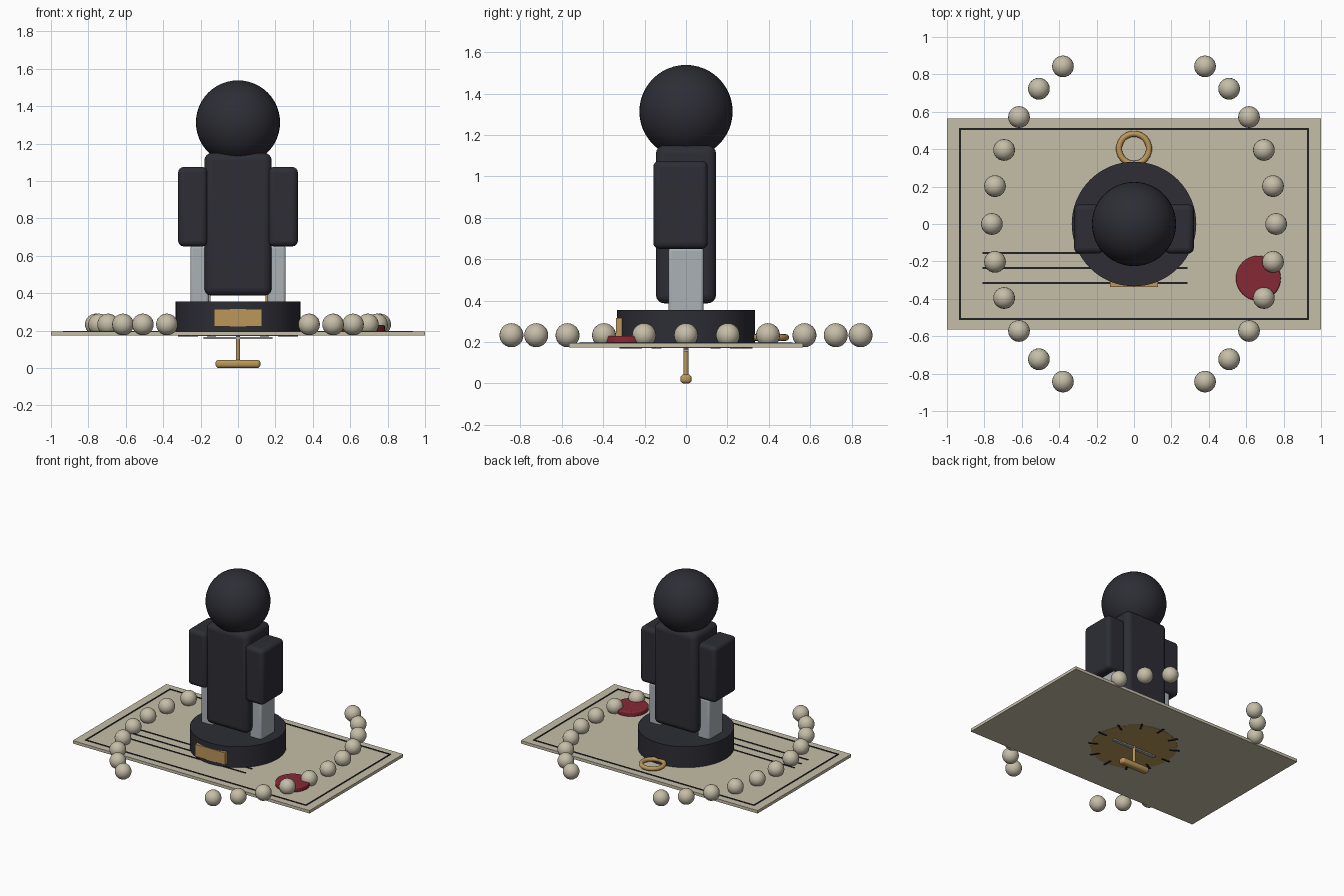
import bpy, math

if "Cube" in bpy.data.objects:
    bpy.data.objects.remove(bpy.data.objects["Cube"])


def material(name, color):
    m = bpy.data.materials.new(name)
    m.diffuse_color = (*color, 1)
    m.use_nodes = True
    m.node_tree.nodes["Principled BSDF"].inputs["Base Color"].default_value = m.diffuse_color
    return m


NAVY = material("dark navy", (0.026, 0.026, 0.036))
IVORY = material("ivory", (0.56, 0.51, 0.39))
GOLD = material("gold", (0.50, 0.31, 0.10))
RED = material("wax red", (0.24, 0.022, 0.034))
STEEL = material("light steel", (0.40, 0.44, 0.47))
INK = material("ink", (0.015, 0.015, 0.02))


def finish(name, mat, bevel=0, segments=4):
    ob = bpy.context.object
    ob.name = name
    ob.data.materials.append(mat)
    if bevel:
        b = ob.modifiers.new("soft edges", 'BEVEL')
        b.width, b.segments = bevel, segments
        b.limit_method = 'ANGLE'
    bpy.ops.object.shade_smooth_by_angle(angle=math.radians(35))
    return ob


def box(name, mat, x, y, z, bevel=0, turn=0):
    """Box from (low, high) pairs per axis."""
    spans = (x, y, z)
    bpy.ops.mesh.primitive_cube_add(size=1, location=[(a + b) / 2 for a, b in spans],
                                    rotation=(0, 0, turn))
    bpy.context.object.scale = [b - a for a, b in spans]
    bpy.ops.object.transform_apply(location=False, rotation=False, scale=True)
    return finish(name, mat, bevel)


def disc(name, mat, r, z0, z1, x=0, y=0, sides=64, bevel=0):
    bpy.ops.mesh.primitive_cylinder_add(vertices=sides, radius=r, depth=z1 - z0,
                                        location=(x, y, (z0 + z1) / 2))
    return finish(name, mat, bevel)


def ball(name, mat, r, loc, seg=32):
    bpy.ops.mesh.primitive_uv_sphere_add(segments=seg, ring_count=seg // 2, radius=r, location=loc)
    return finish(name, mat)


def ring(name, mat, major, minor, loc):
    bpy.ops.mesh.primitive_torus_add(major_radius=major, minor_radius=minor, location=loc,
                                     major_segments=48, minor_segments=12)
    return finish(name, mat)


# Sheet with ink border and ruled lines
box("sheet", IVORY, (-1, 1), (-0.565, 0.565), (0.173, 0.195))
for s in (-1, 1):
    box("border_long", INK, (-0.935, 0.935), (s * 0.508 - 0.005, s * 0.508 + 0.005), (0.194, 0.199))
    box("border_short", INK, (s * 0.93 - 0.005, s * 0.93 + 0.005), (-0.508, 0.508), (0.194, 0.199))
for y in (-0.155, -0.235, -0.315):
    box("written_line", INK, (-0.81, 0.285), (y - 0.005, y + 0.005), (0.194, 0.199))

# Round pedestal, name plate and back ring
disc("pedestal", NAVY, 0.333, 0.194, 0.355)
box("plate", GOLD, (-0.127, 0.127), (-0.338, -0.30), (0.222, 0.315))
ring("back_ring", GOLD, 0.08, 0.016, (0, 0.402, 0.222))

# Figure
box("torso", NAVY, (-0.18, 0.18), (-0.145, 0.145), (0.387, 1.15), 0.04)
ball("head", NAVY, 0.225, (0, 0, 1.313), 48)
for s in (-1, 1):
    box("arm", NAVY, sorted((s * 0.163, s * 0.32)), (-0.158, 0.105), (0.65, 1.075), 0.03)
    box("leg", STEEL, sorted((s * 0.155, s * 0.255)), (-0.085, 0.085), (0.33, 0.655), 0.015)
    box("leg_trim", GOLD, sorted((s * 0.147, s * 0.155)), (-0.02, 0.02), (0.35, 0.42))

# Wax seal
disc("wax_seal", RED, 0.12, 0.194, 0.23, 0.665, -0.29, 40, 0.008)

# Two arcs of beads along an ellipse
for s in (-1, 1):
    for i in range(-5, 6):
        t = math.radians(12 * i)
        ball("bead", IVORY, 0.058, (s * 0.76 * math.cos(t), 0.975 * math.sin(t) * 0.998, 0.233), 24)

# Dial under the sheet, with hour marks and a hand
disc("dial", GOLD, 0.30, 0.171, 0.175)
for i in range(12):
    a = i * math.pi / 6
    cx, cy = 0.285 * math.cos(a), 0.285 * math.sin(a)
    box("hour_mark", INK, (cx - 0.035, cx + 0.035), (cy - 0.007, cy + 0.007), (0.168, 0.174), 0, a)
box("dial_hand", STEEL, (-0.185, 0.185), (-0.012, 0.012), (0.155, 0.165))

# Winding key
disc("key_shaft", GOLD, 0.012, 0.03, 0.172, sides=24)
box("key_handle", GOLD, (-0.12, 0.12), (-0.027, 0.027), (0, 0.044), 0.018)
